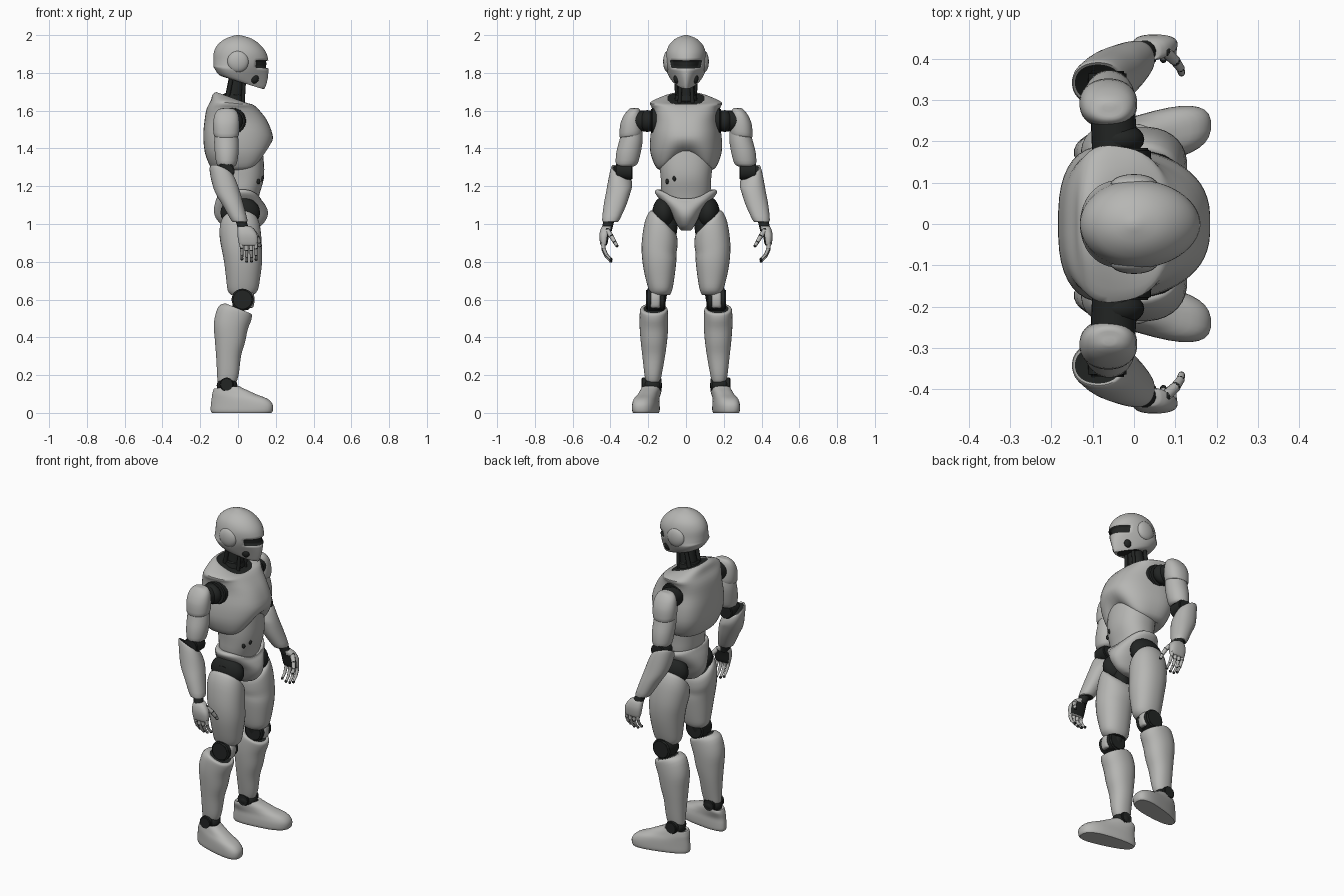
import bpy, bmesh, math
from mathutils import Vector


def material(name, rgb):
    m = bpy.data.materials.new(name)
    m.diffuse_color = (*rgb, 1)
    return m


SHELL = material("light grey shell", (0.47, 0.47, 0.455))
JOINT = material("dark joint", (0.016, 0.018, 0.017))


def finish(name, bm, mat, angle=45):
    bmesh.ops.recalc_face_normals(bm, faces=bm.faces)
    me = bpy.data.meshes.new(name)
    bm.to_mesh(me)
    bm.free()
    me.materials.append(mat)
    me.materials.append(JOINT)
    ob = bpy.data.objects.new(name, me)
    bpy.context.collection.objects.link(ob)
    bpy.ops.object.select_all(action='DESELECT')
    ob.select_set(True)
    bpy.context.view_layer.objects.active = ob
    bpy.ops.object.shade_smooth_by_angle(angle=math.radians(angle))
    return ob


def spline(a, b, c, d, t):
    return 0.5 * (2*b + (c-a)*t + (2*a-5*b+4*c-d)*t*t + (3*b-a-3*c+d)*t**3)


def loft(name, sections, mat=SHELL, side=1, power=2.0, seg=32, steps=3,
         shear=0.0, dark_caps=(False, False)):
    """Sections: x, y, z, rx, ry, tilt_x, tilt_y, front_taper, front_arch."""
    secs = [tuple(s) + (0,) * (9 - len(s)) for s in sections]
    rows = []
    for i in range(len(secs) - 1):
        q = [secs[max(i-1, 0)], secs[i], secs[i+1], secs[min(i+2, len(secs)-1)]]
        rows += [[spline(*v, k / steps) for v in zip(*q)] for k in range(steps)]
    rows.append(secs[-1])
    bm = bmesh.new()
    rings = []
    for x, y, z, rx, ry, tx, ty, taper, arch in rows:
        ring = []
        for k in range(seg):
            a = 2 * math.pi * (k + 0.5) / seg
            u = math.copysign(abs(math.cos(a)) ** (2/power), math.cos(a))
            v = math.copysign(abs(math.sin(a)) ** (2/power), math.sin(a))
            dx, dy = rx * u, ry * v * (1 - taper * u)
            lift = arch * max(0, u) ** 0.6 * (1 - v * v)
            ring.append(bm.verts.new((x + dx, side * (y + dy + shear * dx),
                                      z + tx * dx + ty * dy + lift)))
        rings.append(ring)
    for r, s in zip(rings, rings[1:]):
        for k in range(seg):
            j = (k + 1) % seg
            bm.faces.new((r[k], r[j], s[j], s[k]))
    for ring, dark in zip((rings[0], rings[-1]), dark_caps):
        bm.faces.new(ring).material_index = int(dark)
    return finish(name, bm, mat)


def ball(name, loc, size, mat=JOINT):
    bm = bmesh.new()
    bmesh.ops.create_uvsphere(bm, u_segments=20, v_segments=12, radius=1)
    for v in bm.verts:
        v.co = Vector(loc) + Vector(c * s for c, s in zip(v.co, size))
    return finish(name, bm, mat)


def rod(name, a, b, r1, r2, mat=JOINT, seg=16, bevel=0.0):
    a, b = Vector(a), Vector(b)
    bm = bmesh.new()
    bmesh.ops.create_cone(bm, cap_ends=True, segments=seg, radius1=r1,
                          radius2=r2, depth=(b - a).length)
    if bevel:
        rim = [e for e in bm.edges if abs(e.verts[0].co.z - e.verts[1].co.z) < 1e-5]
        bmesh.ops.bevel(bm, geom=rim, offset=bevel, segments=3, affect='EDGES')
    rot = Vector((0, 0, 1)).rotation_difference(b - a).to_matrix()
    for v in bm.verts:
        v.co = rot @ v.co + (a + b) / 2
    return finish(name, bm, mat)


# Head with recessed visor band
head = loft("head", [
    (.03, 0, 1.75, .085, .05, -.3), (.02, 0, 1.752, .12, .07, -.3, 0, .5),
    (.015, 0, 1.80, .143, .096, -.2, 0, .45), (.015, 0, 1.832, .146, .105, -.06, 0, .22),
    (.015, 0, 1.866, .146, .107, 0, 0, .08), (.01, 0, 1.91, .138, .104),
    (.005, 0, 1.95, .112, .088), (.003, 0, 1.981, .07, .056),
    (0, 0, 1.997, .022, .018), (0, 0, 2.0, .004, .004)], seg=48, dark_caps=(True, False))
bm = bmesh.new()
bm.from_mesh(head.data)
visor = [f for f in bm.faces if f.calc_center_median().x > .095
         and 1.823 < f.calc_center_median().z < 1.866]
for f in visor:
    f.material_index = 1
bmesh.ops.inset_region(bm, faces=visor, thickness=.002, depth=-.012)
bm.to_mesh(head.data)
bm.free()
for s in (1, -1):
    ball("ear_disc", (0, s*.096, 1.86), (.057, .025, .057), SHELL)
    ball("jaw_vent", (.086, s*.048, 1.77), (.024, .018, .026))

# Neck column and pistons
rod("neck", (-.03, 0, 1.60), (-.005, 0, 1.78), .052, .042)
rod("neck_collar", (-.025, 0, 1.65), (-.022, 0, 1.69), .062, .055, bevel=.006)
for s in (1, -1):
    rod("neck_piston", (-.062, s*.045, 1.64), (-.035, s*.05, 1.77), .013, .011)
    rod("neck_front_piston", (.025, s*.035, 1.63), (.032, s*.03, 1.75), .01, .01)

# Torso
loft("chest", [
    (0, 0, 1.285, .125, .135, 0, 0, .1, .10), (0, 0, 1.305, .148, .158, 0, 0, .12, .095),
    (0, 0, 1.38, .176, .182, 0, 0, .18, .05), (0, 0, 1.47, .184, .18, 0, 0, .2),
    (-.012, 0, 1.55, .165, .168, 0, 0, .18), (-.03, 0, 1.61, .136, .176, 0, 0, .12),
    (-.03, 0, 1.64, .115, .187, -.1, 0, .1), (-.03, 0, 1.66, .104, .14, -.25),
    (-.025, 0, 1.666, .09, .10, -.36), (-.025, 0, 1.662, .087, .097, -.36)],
    power=2.7, seg=48, dark_caps=(False, True))
loft("abdomen", [
    (.015, 0, 1.09, .085, .10), (.015, 0, 1.16, .10, .128), (.022, 0, 1.24, .115, .134),
    (.02, 0, 1.32, .118, .14), (.015, 0, 1.43, .11, .135)], power=2.3)
loft("pelvis", [
    (.03, 0, .965, .04, .024), (.022, 0, .985, .095, .042), (.018, 0, 1.03, .135, .066),
    (.015, 0, 1.075, .143, .092, 0, 0, 0, -.005), (.012, 0, 1.125, .13, .135, 0, 0, 0, -.02),
    (.012, 0, 1.165, .113, .165, 0, 0, 0, -.04), (.015, 0, 1.183, .106, .155, 0, 0, 0, -.05),
    (.015, 0, 1.178, .09, .13, 0, 0, 0, -.05)], power=2.2)
for y, z in ((-.10, 1.225), (-.062, 1.24)):
    ball("waist_vent", (.108 if y < -.08 else .126, y, z), (.01, .009, .014))

for s in (1, -1):
    # Leg
    ball("hip_joint", (.012, s*.118, 1.06), (.105, .06, .085))
    rod("hip_axle", (.012, s*.05, 1.06), (.012, s*.17, 1.06), .06, .055, bevel=.01)
    rod("hip_link", (.015, s*.085, 1.05), (.015, s*.10, .95), .05, .05)
    loft("thigh", [
        (.01, .112, 1.008, .085, .055, 0, 1.0), (.01, .118, .998, .102, .072, 0, 1.0),
        (.012, .132, .945, .11, .087, 0, .75), (.02, .143, .87, .107, .092, 0, .3),
        (.027, .141, .80, .101, .09), (.027, .138, .71, .09, .076),
        (.025, .135, .65, .08, .062), (.022, .135, .625, .06, .05)],
        side=s, power=2.2, dark_caps=(True, True))
    rod("knee_joint", (.024, s*.108, .60), (.024, s*.212, .60), .058, .058, seg=24, bevel=.008)
    rod("knee_link", (.015, s*.16, .55), (.015, s*.14, .66), .045, .045)
    loft("knee_cap", [
        (.045, .162, .556, .025, .022), (.048, .162, .563, .034, .028),
        (.048, .161, .60, .04, .032), (.048, .16, .632, .034, .029),
        (.045, .16, .64, .025, .022)], side=s, power=3)
    loft("shin", [
        (-.06, .175, .15, .035, .03), (-.058, .175, .165, .05, .038),
        (-.053, .174, .21, .058, .047), (-.05, .171, .30, .066, .06),
        (-.043, .17, .38, .08, .07, -.1), (-.038, .17, .46, .09, .076, -.2),
        (-.018, .17, .525, .088, .075, -.4), (0, .17, .55, .073, .07, -.4),
        (0, .17, .552, .058, .055, -.4)],
        side=s, power=2.2, dark_caps=(True, True))
    ball("ankle_joint", (-.058, s*.178, .145), (.055, .052, .045))
    rod("ankle_axle", (-.06, s*.13, .15), (-.06, s*.236, .15), .037, .037, seg=20, bevel=.005)
    # Shoe
    loft("shoe", [
        (.02, .206, 0, .158, .055, 0, 0, -.2), (.02, .206, .012, .165, .06, 0, 0, -.2),
        (.02, .206, .045, .164, .06, 0, 0, -.2), (.008, .204, .075, .148, .056, 0, 0, -.14),
        (-.022, .194, .10, .115, .052), (-.053, .184, .122, .08, .05, .1),
        (-.06, .182, .135, .066, .046, .1), (-.06, .182, .13, .054, .039, .1)],
        side=s, power=2.6, shear=.2, dark_caps=(False, True))

    # Arm
    rod("armhole", (-.03, s*.13, 1.545), (-.03, s*.184, 1.545), .074, .07, seg=32, bevel=.006)
    ball("shoulder_ball", (-.035, s*.205, 1.545), (.06, .04, .058))
    rod("shoulder_axle", (-.045, s*.16, 1.545), (-.052, s*.285, 1.545), .056, .054, seg=24, bevel=.006)
    loft("shoulder_cap", [
        (-.062, .292, 1.46, .056, .05), (-.062, .292, 1.475, .067, .06, 0, -.2),
        (-.062, .291, 1.53, .07, .058, 0, -.1), (-.061, .287, 1.58, .062, .047, 0, -.3),
        (-.06, .284, 1.605, .042, .03, 0, -.3), (-.06, .283, 1.613, .014, .01)],
        side=s, power=2.2)
    loft("upper_arm", [
        (-.06, .318, 1.305, .04, .042), (-.06, .314, 1.32, .054, .058),
        (-.06, .304, 1.38, .063, .065), (-.062, .29, 1.45, .064, .061),
        (-.062, .285, 1.52, .055, .05)], side=s, dark_caps=(True, False))
    rod("elbow_axle", (-.065, s*.283, 1.28), (-.065, s*.37, 1.28), .047, .047, seg=20, bevel=.006)
    rod("elbow_link", (-.06, s*.318, 1.33), (-.07, s*.34, 1.22), .034, .036)
    loft("forearm", [
        (.008, .40, 1.01, .034, .036), (.006, .398, 1.022, .044, .046),
        (-.026, .376, 1.10, .056, .06), (-.056, .358, 1.17, .067, .065),
        (-.076, .345, 1.235, .07, .06, -.3, .5), (-.086, .342, 1.27, .064, .052, -.4, .6),
        (-.087, .342, 1.272, .056, .044, -.4, .6)],
        side=s, power=2.2, dark_caps=(True, True))
    rod("wrist", (.012, s*.405, 1.03), (.03, s*.42, .97), .028, .028)
    # Hand with dark lower palm
    hand = loft("hand", [
        (.055, .435, .885, .042, .012), (.055, .435, .895, .05, .019),
        (.05, .433, .94, .053, .026), (.04, .424, .975, .043, .027),
        (.033, .418, .99, .03, .022)], side=s, power=2.6)
    for f in hand.data.polygons:
        if f.normal.y * s < -.7 and f.center.z < .96:
            f.material_index = 1
    for i in range(4):
        x = .018 + .025 * i
        d = (.012, .0, .0, .01)[i]
        pts = [(x, s*.438, .90), (x + .002, s*.437, .862 + d),
               (x + .003, s*.422, .828 + d), (x + .003, s*.398, .803 + d)]
        for k in range(3):
            r = .0115 - .0018 * k
            rod("finger", pts[k], pts[k+1], r, r - .0015, SHELL, 10)
            ball("knuckle", pts[k], (r, r, r))
        ball("fingertip", pts[3], (.008, .008, .008))
    thumb = [(.075, s*.418, .965), (.10, s*.395, .935), (.112, s*.378, .905), (.115, s*.366, .885)]
    for k in range(3):
        r = .0145 - .002 * k
        rod("thumb", thumb[k], thumb[k+1], r, r - .002, SHELL, 10)
        ball("thumb_joint", thumb[k], (r, r, r))
    ball("thumb_tip", thumb[3], (.0085, .0085, .0085))
